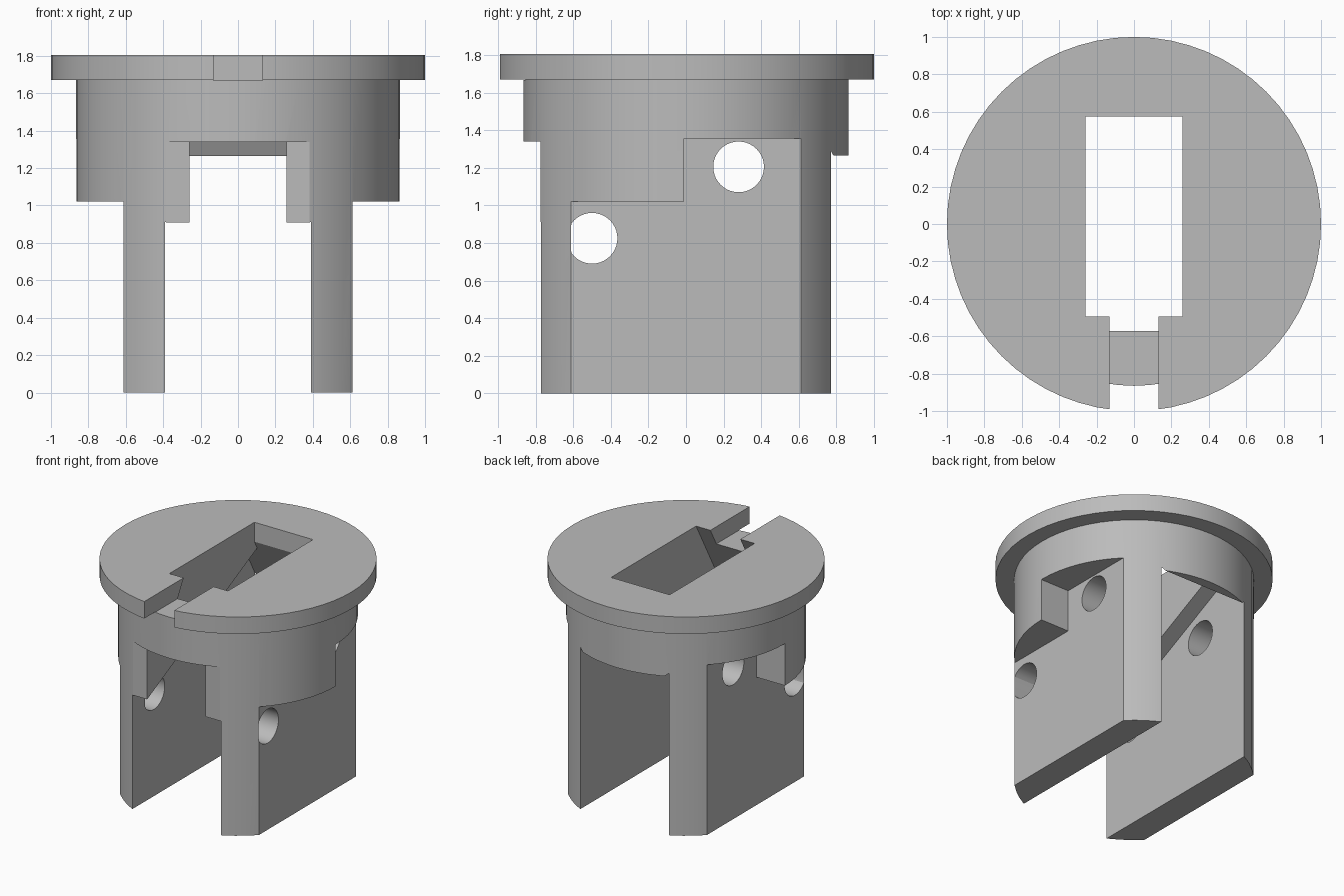
import bpy, bmesh, math

default = bpy.data.objects.get("Cube")
if default:
    bpy.data.objects.remove(default, do_unlink=True)

SIDES = 64
BODY_R, FLANGE_R = 0.865, 1.0
FLANGE_Z, TOP_Z = 1.67, 1.805

grey = bpy.data.materials.new("light_grey")
grey.use_nodes = True
colour = (0.5, 0.5, 0.5, 1)
grey.diffuse_color = colour
grey.node_tree.nodes["Principled BSDF"].inputs["Base Color"].default_value = colour


def make_object(name, bm):
    bmesh.ops.recalc_face_normals(bm, faces=bm.faces)
    mesh = bpy.data.meshes.new(name)
    bm.to_mesh(mesh)
    bm.free()
    mesh.materials.append(grey)
    obj = bpy.data.objects.new(name, mesh)
    bpy.context.collection.objects.link(obj)
    return obj


def lathe(name, profile):
    """Solid of revolution from (radius, height) points, capped at both ends."""
    bm = bmesh.new()
    rings = []
    for r, z in profile:
        angles = [math.tau * i / SIDES for i in range(SIDES)]
        rings.append([bm.verts.new((r * math.cos(a), r * math.sin(a), z)) for a in angles])
    for low, high in zip(rings, rings[1:]):
        for i in range(SIDES):
            j = (i + 1) % SIDES
            bm.faces.new((low[i], low[j], high[j], high[i]))
    bm.faces.new(rings[0])
    bm.faces.new(rings[-1])
    return make_object(name, bm)


def prism(name, outline, x0, x1):
    """Side outline of (y, z) points pushed along x."""
    bm = bmesh.new()
    face = bm.faces.new([bm.verts.new((x0, y, z)) for y, z in outline])
    pushed = bmesh.ops.extrude_face_region(bm, geom=[face])["geom"]
    verts = [v for v in pushed if isinstance(v, bmesh.types.BMVert)]
    bmesh.ops.translate(bm, verts=verts, vec=(x1 - x0, 0, 0))
    obj = make_object(name, bm)
    obj.hide_render = True
    return obj


def circle(y, z, r, y_min=-2):
    steps = [math.tau * i / 40 for i in range(40)]
    points = []
    for a in steps:
        p = (max(y + r * math.cos(a), y_min), z + r * math.sin(a))
        # keep only the ends of the clipped flat
        if len(points) > 1 and p[0] == points[-1][0] == points[-2][0] == y_min:
            points.pop()
        points.append(p)
    return points


# Flanged round body
body = lathe("slotted_flanged_body", [(BODY_R, 0), (BODY_R, FLANGE_Z),
                                      (FLANGE_R, FLANGE_Z), (FLANGE_R, TOP_Z)])

# Wide slot between the legs, with a sloping ceiling
back_low, back_high = (0.785, 1.265), (0.61, 1.586)
cutters = [prism("wide_slot_cutter", [
    (-1.2, -0.2), (1.2, -0.2), (1.2, 1.265), back_low, back_high,
    (-0.775, 0.91), (-0.775, 1.34), (-1.2, 1.34)], -0.39, 0.39)]

# Narrow tilted channel up through the top
cutters.append(prism("channel_cutter", [
    (-1.1, 1.34), (-0.753, 1.34), (-0.495, TOP_Z), (-0.495, 2), (0.575, 2),
    (0.575, 1.65), back_high, back_low, (0.785, 0.5), (-1.1, 0.5)], -0.258, 0.258))

# Notch through the front of the flange
notch_z = FLANGE_Z - 0.002
cutters.append(prism("flange_notch_cutter", [
    (-1.2, notch_z), (-0.4, notch_z), (-0.4, 2), (-1.2, 2)], -0.132, 0.132))

# Flats on the outside of both legs, stepped higher at the back
for side, x0, x1 in (("right", -1.2, -0.612), ("left", 0.612, 1.2)):
    cutters.append(prism(side + "_flat_cutter", [
        (-1.2, -0.2), (1.2, -0.2), (1.2, 1.355), (-0.01, 1.355),
        (-0.01, 1.02), (-1.2, 1.02)], x0, x1))

# Cross holes through both legs
cutters.append(prism("back_hole_cutter", circle(0.28, 1.205, 0.135), -1.1, 1.1))
cutters.append(prism("front_hole_cutter", circle(-0.5, 0.825, 0.135, -0.612), -1.1, 1.1))

for cutter in cutters:
    mod = body.modifiers.new(cutter.name, "BOOLEAN")
    mod.operation, mod.solver, mod.object = "DIFFERENCE", "EXACT", cutter

# Bake the cuts and drop the cutters
bpy.context.view_layer.update()
depsgraph = bpy.context.evaluated_depsgraph_get()
cut_mesh = bpy.data.meshes.new_from_object(body.evaluated_get(depsgraph))
body.modifiers.clear()
body.data = cut_mesh
for cutter in cutters:
    bpy.data.objects.remove(cutter, do_unlink=True)

bpy.ops.object.select_all(action="DESELECT")
body.select_set(True)
bpy.context.view_layer.objects.active = body
bpy.ops.object.shade_smooth_by_angle(angle=math.radians(25))
